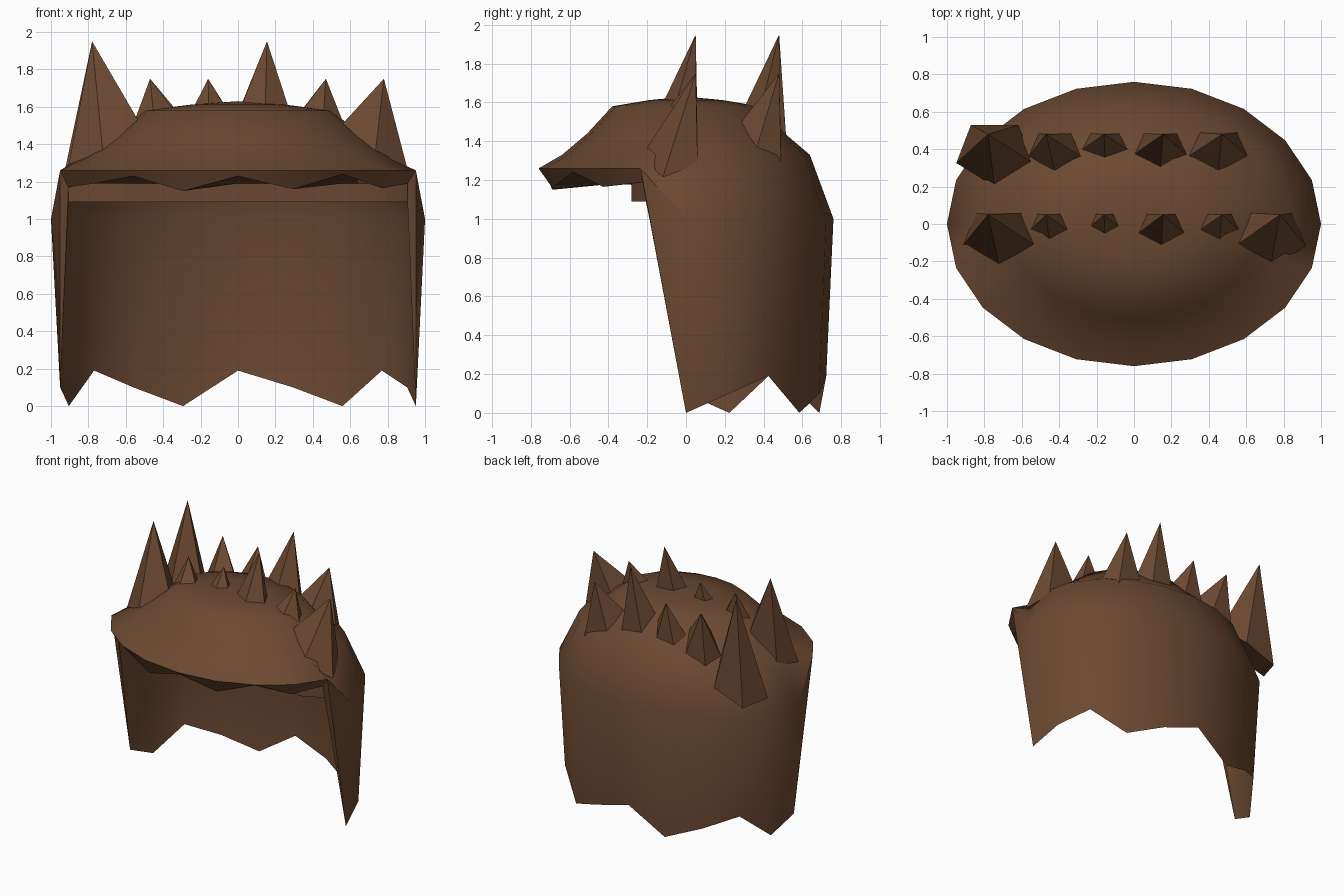
import bpy, bmesh, math

if "Cube" in bpy.data.objects:
    bpy.data.objects.remove(bpy.data.objects["Cube"])

brown = bpy.data.materials.new("dark_brown")
brown.diffuse_color = (0.147, 0.066, 0.031, 1)
brown.use_nodes = True
brown.node_tree.nodes["Principled BSDF"].inputs["Base Color"].default_value = brown.diffuse_color

SEG, DEPTH = 20, 0.76
PROFILE = [(0, 1.63), (0.25, 1.612), (0.5, 1.58), (0.67, 1.44), (0.84, 1.33), (1.0, 1.2), (1.2, 1.13)]


def finish(name, bm, angle):
    bmesh.ops.recalc_face_normals(bm, faces=bm.faces)
    mesh = bpy.data.meshes.new(name)
    bm.to_mesh(mesh)
    bm.free()
    mesh.materials.append(brown)
    ob = bpy.data.objects.new(name, mesh)
    bpy.context.collection.objects.link(ob)
    bpy.ops.object.select_all(action='DESELECT')
    ob.select_set(True)
    bpy.context.view_layer.objects.active = ob
    bpy.ops.object.shade_smooth_by_angle(angle=math.radians(angle))
    return ob


def point(i, r, z):
    """Point on the oval plan; i = 0 front, 5 right, 10 back, 15 left."""
    a = math.tau * i / SEG
    return (r * math.sin(a), -DEPTH * r * math.cos(a), z)


def dome_z(x, y):
    r = math.hypot(x, y / DEPTH)
    for (r0, z0), (r1, z1) in zip(PROFILE, PROFILE[1:]):
        if r <= r1:
            return z0 + (z1 - z0) * (r - r0) / (r1 - r0)
    return PROFILE[-1][1]


# Hair shell: crown dome, back curtain, fringe
bm = bmesh.new()
top = bm.verts.new((0, 0, 1.63))
rings = [[bm.verts.new(point(i, r, z)) for i in range(SEG)] for r, z in PROFILE[1:5]]
rings.append([bm.verts.new(point(i, 1, 1.0 if 5 <= i <= 15 else 1.26)) for i in range(SEG)])
for i in range(SEG):
    j = (i + 1) % SEG
    bm.faces.new((top, rings[0][i], rings[0][j]))
    for a, b in zip(rings, rings[1:]):
        bm.faces.new((a[i], b[i], b[j], a[j]))
rim = rings[-1]

# Back curtain with jagged hem, from right side round to left side
hem_z = [0.0, 0.10, 0.19, 0.0, 0.10, 0.19, 0.0, 0.10, 0.19, 0.0, 0.10]
hem = [bm.verts.new(point(5 + k, 0.951, z)) for k, z in enumerate(hem_z)]
for k in range(10):
    bm.faces.new((rim[5 + k], hem[k], hem[k + 1], rim[6 + k]))
bm.faces.new((rim[4], hem[0], rim[5]))
bm.faces.new((rim[15], hem[10], rim[16]))

# Jagged fringe edge, underside and forehead band
fringe_z = [1.17, 1.19, 1.23, 1.15, 1.23, 1.16, 1.24, 1.165, 1.19]
edge, inner, band = [], [], []
for i, z in zip(range(-4, 5), fringe_z):
    p = point(i, 0.953, z)
    y = -0.205 if abs(i) == 4 else -0.28
    edge.append(bm.verts.new(p))
    inner.append(bm.verts.new((p[0], y, 1.19)))
    band.append(bm.verts.new((p[0], y, 1.09)))
for k in range(8):
    a, b = rim[(k - 4) % SEG], rim[(k - 3) % SEG]
    bm.faces.new((a, b, edge[k + 1], edge[k]))
    bm.faces.new((edge[k], edge[k + 1], inner[k + 1], inner[k]))
    bm.faces.new((inner[k], inner[k + 1], band[k + 1], band[k]))
# Narrow front edges of the side locks
for s, r, h in ((0, rim[16], hem[10]), (8, rim[4], hem[0])):
    bm.faces.new((r, edge[s], h))
    bm.faces.new((edge[s], inner[s], band[s], h))
finish("hair_shell", bm, 42)

# Spikes: tip x, y, z and base extents x0, x1, y0, y1
spikes = [
    (-0.78, 0.05, 1.95, -0.92, -0.52, -0.23, 0.06),
    (-0.47, 0.05, 1.75, -0.57, -0.33, -0.11, 0.055),
    (-0.16, 0.05, 1.75, -0.25, -0.06, -0.08, 0.055),
    (0.155, 0.05, 1.95, 0.01, 0.28, -0.13, 0.055),
    (0.47, 0.05, 1.75, 0.33, 0.58, -0.11, 0.055),
    (0.78, 0.05, 1.75, 0.54, 0.92, -0.23, 0.06),
    (-0.78, 0.48, 1.95, -0.95, -0.54, 0.20, 0.53),
    (-0.47, 0.48, 1.75, -0.57, -0.27, 0.27, 0.485),
    (-0.16, 0.48, 1.75, -0.29, -0.02, 0.33, 0.485),
    (0.155, 0.48, 1.95, -0.01, 0.29, 0.29, 0.485),
    (0.47, 0.48, 1.75, 0.28, 0.62, 0.27, 0.49),
]
for n, (tx, ty, tz, x0, x1, y0, y1) in enumerate(spikes):
    bm = bmesh.new()
    tip = bm.verts.new((tx, ty, tz))
    base = []
    for k in range(5):
        a = math.radians(-90 + 72 * k)
        x = (x0 + x1) / 2 + (x1 - x0) / 2 * math.cos(a) / 0.951
        y = y0 + (y1 - y0) * (math.sin(a) + 1) / 1.809
        base.append(bm.verts.new((x, y, dome_z(x, y) - 0.04)))
    for k in range(5):
        bm.faces.new((tip, base[k], base[(k + 1) % 5]))
    bm.faces.new(base[::-1])
    finish(f"spike_{n + 1}", bm, 35)
